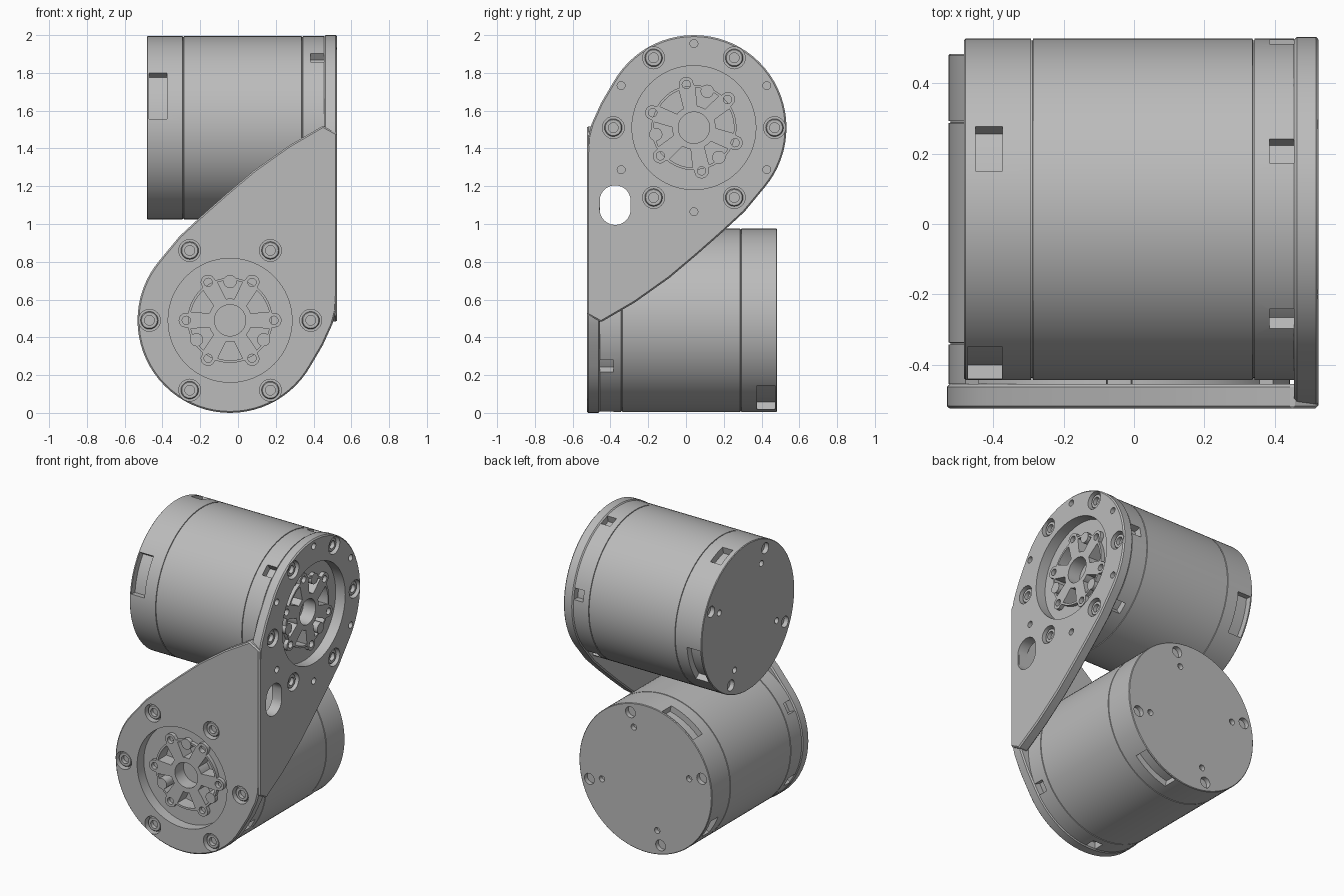
import bpy, bmesh, math
from mathutils import Matrix

if "Cube" in bpy.data.objects:
    bpy.data.objects.remove(bpy.data.objects["Cube"])

# One plain metal colour
GREY = (0.5, 0.5, 0.5, 1.0)
mat = bpy.data.materials.new("grey metal")
mat.use_nodes = True
mat.diffuse_color = GREY
mat.node_tree.nodes["Principled BSDF"].inputs["Base Color"].default_value = GREY

# Axis of the lower drive, and the half turn that carries it onto the upper drive
CX, CZ = -0.042, 0.49
PLATE_R, BODY_R = 0.49, 0.485
FACE, INNER, BACK = -0.525, -0.455, 0.483
FRONT = Matrix.Translation((CX, 0, CZ))
TURN = Matrix(((0, -1, 0, 0), (-1, 0, 0, 0), (0, 0, -1, 2), (0, 0, 0, 1)))
SIDE = TURN @ FRONT
SIXTHS = [60 * i for i in range(6)]


def polar(r, deg):
    a = math.radians(deg)
    return r * math.cos(a), r * math.sin(a)


def circle(r, at=(0, 0), n=24):
    pts = [polar(r, 360 * i / n) for i in range(n)]
    return [(at[0] + x, at[1] + z) for x, z in pts]


def sector(r0, r1, mid, half0, half1, n=6):
    steps = [2 * i / n - 1 for i in range(n + 1)]
    return ([polar(r1, mid + half1 * t) for t in steps]
            + [polar(r0, mid - half0 * t) for t in steps])


def prism(bm, pts, y0, y1):
    """Extrude an x-z outline from y0 to y1."""
    a = [bm.verts.new((x, y0, z)) for x, z in pts]
    b = [bm.verts.new((x, y1, z)) for x, z in pts]
    bm.faces.new(a)
    bm.faces.new(b[::-1])
    for i in range(len(a)):
        j = (i + 1) % len(a)
        bm.faces.new((a[j], a[i], b[i], b[j]))


def lathe(bm, profile, at=(0, 0), n=72):
    """Turn an (r, y) profile round the y axis; ends lie on the axis."""
    rings = []
    for r, y in profile:
        if r == 0:
            rings.append([bm.verts.new((at[0], y, at[1]))] * n)
        else:
            rings.append([bm.verts.new((x, y, z)) for x, z in circle(r, at, n)])
    for p, q in zip(rings, rings[1:]):
        for i in range(n):
            j = (i + 1) % n
            loop = list(dict.fromkeys((p[i], p[j], q[j], q[i])))
            bm.faces.new(loop)


def make(name, bm, matrix):
    bmesh.ops.recalc_face_normals(bm, faces=bm.faces)
    me = bpy.data.meshes.new(name)
    bm.to_mesh(me)
    bm.free()
    me.materials.append(mat)
    ob = bpy.data.objects.new(name, me)
    ob.matrix_world = matrix
    bpy.context.collection.objects.link(ob)
    return ob


def finish(ob, cutter_bm=None, bevel=0):
    """Bevel, cut and smooth a part."""
    bpy.ops.object.select_all(action="DESELECT")
    bpy.context.view_layer.objects.active = ob
    ob.select_set(True)
    if bevel:
        m = ob.modifiers.new("Bevel", "BEVEL")
        m.width, m.segments, m.limit_method = bevel, 1, "ANGLE"
        m.angle_limit = math.radians(50)
        bpy.ops.object.modifier_apply(modifier=m.name)
    if cutter_bm:
        cutter = make(ob.name + "_cutter", cutter_bm, ob.matrix_world.copy())
        cutter.hide_render = True
        bpy.context.view_layer.update()
        m = ob.modifiers.new("Cut", "BOOLEAN")
        m.operation, m.solver, m.object = "DIFFERENCE", "EXACT", cutter
        bpy.ops.object.modifier_apply(modifier=m.name)
        bpy.data.objects.remove(cutter)
    bpy.ops.object.shade_smooth_by_angle(angle=math.radians(25))


def plate(name, matrix, extra_holes):
    # Round end, straight corner edge and sloping shoulder
    outline = [polar(PLATE_R, a) for a in range(140, 331, 5)]
    rest = [(0.45, 0.36), (0.5, 0.47), (0.518, 0.54), (0.523, 0.62), (0.523, 1.48),
            (0.45, 1.52), (0.27, 1.415), (0.087, 1.285), (-0.055, 1.165),
            (-0.18, 1.055), (-0.31, 0.935)]
    outline += [(x - CX, z - CZ) for x, z in rest]
    bm = bmesh.new()
    prism(bm, outline, FACE, INNER)
    ob = make(name, bm, matrix)

    cut = bmesh.new()
    prism(cut, circle(0.328, n=64), FACE - 0.1, INNER + 0.1)
    for a in SIXTHS:
        prism(cut, circle(0.058, polar(0.427, a)), FACE - 0.1, FACE + 0.045)
    if extra_holes:
        for a in SIXTHS:
            prism(cut, circle(0.021, polar(0.445, a + 30), 16), FACE - 0.1, FACE + 0.05)
        # Cable opening: a rounded upright slot
        slot = [(x + 0.417, z + 0.41 + math.copysign(0.023, z))
                for x, z in circle(0.082, n=25)]
        prism(cut, slot, FACE - 0.1, INNER + 0.1)
    finish(ob, cut, 0.008)

    # Socket screws seated in the counterbores
    bm = bmesh.new()
    y = FACE + 0.015
    for a in SIXTHS:
        lathe(bm, [(0, y + 0.025), (0.026, y + 0.025), (0.026, y), (0.042, y),
                   (0.047, y + 0.006), (0.047, y + 0.04), (0, y + 0.04)],
              polar(0.427, a), 20)
    finish(make(name + "_screws", bm, matrix))


def drive(prefix, matrix):
    # Turned housing with fine seam grooves and a well for the hub
    well = -0.39
    profile = [(0, well), (0.22, well), (0.22, INNER), (BODY_R, INNER)]
    for y in (-0.34, 0.29):
        profile += [(BODY_R, y - 0.003), (BODY_R - 0.005, y - 0.002),
                    (BODY_R - 0.005, y + 0.002), (BODY_R, y + 0.003)]
    profile += [(BODY_R, BACK - 0.004), (BODY_R - 0.004, BACK), (0, BACK)]
    bm = bmesh.new()
    lathe(bm, profile, n=96)
    ob = make(prefix + "_housing", bm, matrix)

    cut = bmesh.new()
    for a in SIXTHS:
        prism(cut, sector(0.44, 0.54, a + 30, 4.3, 4.3), INNER - 0.05, -0.385)
    for a in (119, 299):
        prism(cut, sector(0.445, 0.54, a, 15.5, 15.5), 0.375, 0.472)
    prism(cut, sector(0.44, 0.54, 209, 8, 8), 0.373, 0.45)
    for a in (75, 165, 255, 345):
        prism(cut, circle(0.036, polar(0.425, a), 20), BACK - 0.03, BACK + 0.1)
        prism(cut, circle(0.02, polar(0.33, a), 16), BACK - 0.03, BACK + 0.1)
    finish(ob, cut)

    # Flower shaped output hub: a lobe round each screw hole
    def hub_radius(deg):
        phi = math.radians((deg + 30) % 60 - 30)
        d, lobe, base = 0.232, 0.04, 0.225
        s = lobe ** 2 - (d * math.sin(phi)) ** 2
        return max(base, d * math.cos(phi) + math.sqrt(s)) if s > 0 else base

    top = -0.48
    bm = bmesh.new()
    prism(bm, [polar(hub_radius(a), a) for a in range(0, 360, 2)], top, well - 0.001)
    ob = make(prefix + "_hub", bm, matrix)
    cut = bmesh.new()
    prism(cut, circle(0.083, n=32), top - 0.1, well + 0.1)
    for a in SIXTHS:
        prism(cut, circle(0.022, polar(0.232, a), 16), top - 0.1, top + 0.04)
        prism(cut, sector(0.115, 0.212, a + 30, 11, 18), top - 0.1, well + 0.1)
    finish(ob, cut)

    # Three dowel pins standing in alternate pockets
    bm = bmesh.new()
    for a in (90, 210, 330):
        prism(bm, circle(0.035, polar(0.205, a), 20), top - 0.002, well + 0.01)
    finish(make(prefix + "_dowel_pins", bm, matrix))


plate("front_bracket_plate", FRONT, False)
plate("side_bracket_plate", SIDE, True)
drive("lower_drive", FRONT)
drive("upper_drive", SIDE @ Matrix.Rotation(math.radians(-40), 4, "Y"))
